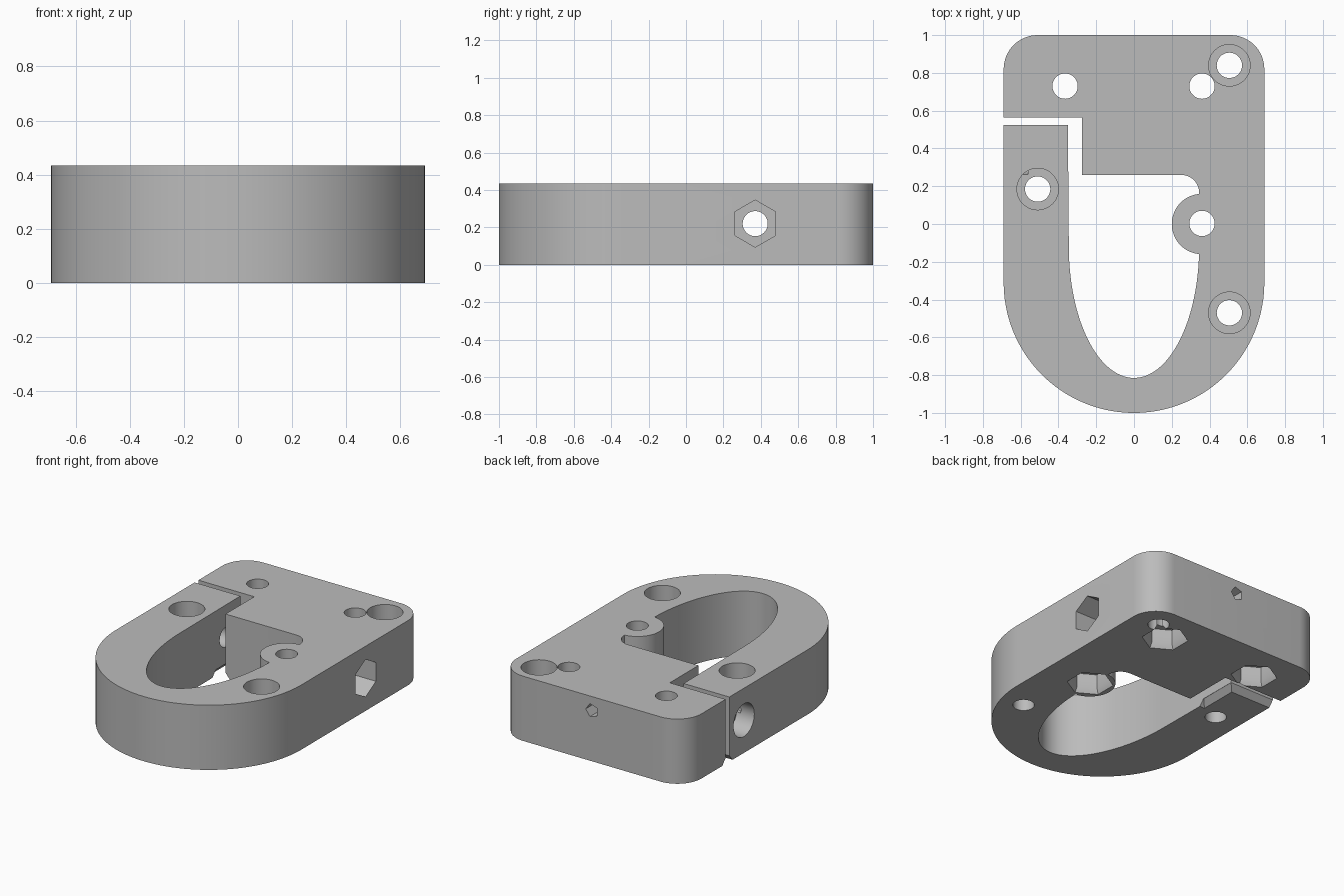
import bpy, bmesh, math
from mathutils import Matrix, Vector

if "Cube" in bpy.data.objects:
    bpy.data.objects.remove(bpy.data.objects["Cube"], do_unlink=True)

H = 0.435       # plate thickness
BORE = 0.067    # screw clearance radius
HEAD = 0.11     # screw head radius
NUT = 0.126     # nut pocket radius

grey = bpy.data.materials.new("plain_grey")
grey.use_nodes = True
grey.diffuse_color = (0.5, 0.5, 0.5, 1)
grey.node_tree.nodes["Principled BSDF"].inputs["Base Color"].default_value = (0.5, 0.5, 0.5, 1)


def arc(cx, cy, rx, ry, a0, a1, n):
    angles = [math.radians(a0 + (a1 - a0) * i / n) for i in range(n + 1)]
    return [(cx + rx * math.cos(a), cy + ry * math.sin(a)) for a in angles]


def finish(name, bm):
    bmesh.ops.recalc_face_normals(bm, faces=bm.faces)
    mesh = bpy.data.meshes.new(name)
    bm.to_mesh(mesh)
    bm.free()
    mesh.materials.append(grey)
    ob = bpy.data.objects.new(name, mesh)
    bpy.context.collection.objects.link(ob)
    return ob


def loft(name, lower, upper, z0, z1):
    """Solid between two matching outlines."""
    bm = bmesh.new()
    a = [bm.verts.new((x, y, z0)) for x, y in lower]
    b = [bm.verts.new((x, y, z1)) for x, y in upper]
    bm.faces.new(a[::-1])
    bm.faces.new(b)
    for i in range(len(a)):
        j = (i + 1) % len(a)
        bm.faces.new((a[i], a[j], b[j], b[i]))
    return finish(name, bm)


def cut(tool):
    mod = clamp.modifiers.new(tool.name, 'BOOLEAN')
    mod.operation = 'DIFFERENCE'
    mod.solver = 'EXACT'
    mod.object = tool
    bpy.context.view_layer.objects.active = clamp
    bpy.ops.object.modifier_apply(modifier=mod.name)
    bpy.data.objects.remove(tool, do_unlink=True)


def drill(p0, p1, r, sides=48, r2=None, turn=0):
    """Cut a round, hexagonal or tapered hole from p0 to p1."""
    p0, p1 = Vector(p0), Vector(p1)
    d = p1 - p0
    bm = bmesh.new()
    m = (Matrix.Translation((p0 + p1) / 2) @ d.to_track_quat('Z', 'Y').to_matrix().to_4x4()
         @ Matrix.Rotation(math.radians(turn), 4, 'Z'))
    bmesh.ops.create_cone(bm, cap_ends=True, segments=sides, radius1=r,
                          radius2=r if r2 is None else r2, depth=d.length, matrix=m)
    cut(finish("hole_cutter", bm))


# Clamp plate: rounded outside, then the slot and inner opening
outline = [(-0.69, 0.565)]
outline += [(-0.275, 0.565), (-0.275, 0.26)]
outline += arc(0.25, 0.165, 0.095, 0.095, 90, 0, 12)
outline += arc(0.36, 0, 0.16, 0.16, 95.4, 264.6, 32)
outline += arc(0, -0.12, 0.345, 0.695, -5, -180, 56)
outline += [(-0.35, 0.525), (-0.69, 0.525)]
outline += arc(0, -0.31, 0.69, 0.69, 180, 360, 72)
outline += arc(0.51, 0.82, 0.18, 0.18, 0, 90, 16)
outline += arc(-0.51, 0.82, 0.18, 0.18, 90, 180, 16)
clamp = loft("clamp_plate", outline, outline, 0, H)

# Bevelled lower edge of the slot
slot = [(-0.8, 0.525), (-0.35, 0.525), (-0.35, 0.26), (-0.275, 0.26), (-0.275, 0.565), (-0.8, 0.565)]
e = 0.036
sides = [(0, -1), (-1, -1), (-1, -1), (1, -1), (1, 1), (0, 1)]
wide = [(x + e * sx, y + e * sy) for (x, y), (sx, sy) in zip(slot, sides)]
cut(loft("slot_bevel", wide, slot, -0.001, 0.04))

# Counterbored screw holes
for x, y in ((0.505, 0.84), (-0.51, 0.185), (0.505, -0.47)):
    drill((x, y, -0.1), (x, y, 0.6), BORE)
    drill((x, y, 0.2), (x, y, 0.6), HEAD)

# Screw holes with flared hexagonal nut pockets underneath
for x, y in ((-0.365, 0.73), (0.36, 0.73), (0.36, 0.003)):
    drill((x, y, -0.1), (x, y, 0.6), BORE)
    drill((x, y, -0.1), (x, y, 0.13), NUT, 6)
    drill((x, y, -0.001), (x, y, 0.035), 0.146, 6, NUT)

# Cross bolt with head recess on one side and nut pocket on the other
drill((-1, 0.37, 0.22), (1, 0.37, 0.22), BORE)
drill((-1, 0.37, 0.22), (-0.56, 0.37, 0.22), HEAD)
drill((0.5, 0.37, 0.22), (1, 0.37, 0.22), NUT, 6)

# Small blind hole in the back
drill((0, 1.2, 0.34), (0, 0.7, 0.34), 0.046, 5, turn=-90)

bpy.ops.object.select_all(action='DESELECT')
clamp.select_set(True)
bpy.context.view_layer.objects.active = clamp
bpy.ops.object.shade_smooth_by_angle(angle=math.radians(30))
